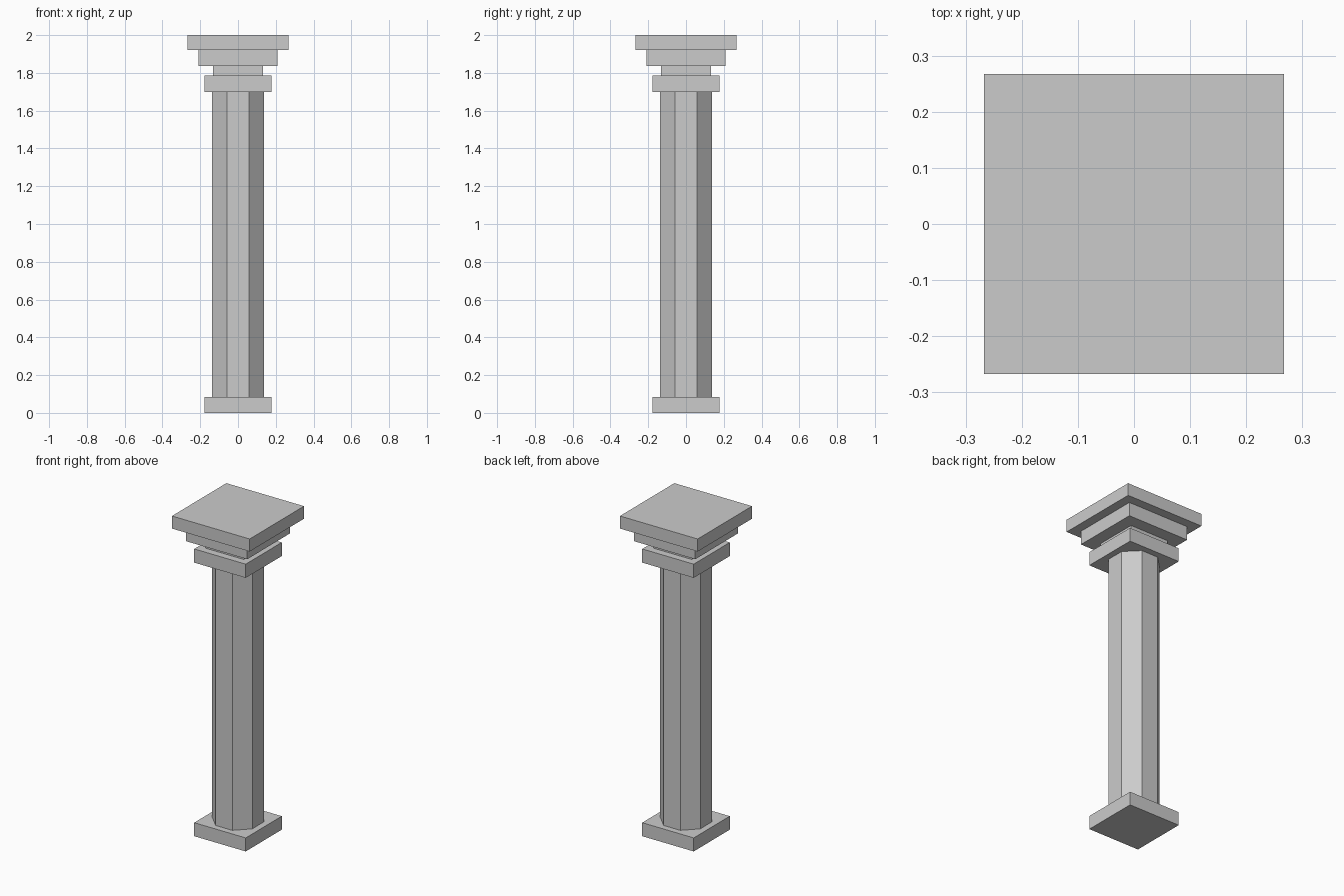
import bpy
import math

if "Cube" in bpy.data.objects:
    bpy.data.objects.remove(bpy.data.objects["Cube"])


def prism(name, sides, half_width, z0, z1):
    """Upright regular prism with flat faces square to the axes."""
    bpy.ops.mesh.primitive_cylinder_add(
        vertices=sides, radius=half_width / math.cos(math.pi / sides),
        depth=z1 - z0, location=(0, 0, (z0 + z1) / 2),
        rotation=(0, 0, math.pi / sides))
    obj = bpy.context.object
    obj.name = name
    bpy.ops.object.transform_apply(location=False, rotation=True, scale=True)
    return obj


# Square base and octagonal shaft
prism("base_slab", 4, 0.177, 0.0, 0.084)
prism("shaft", 8, 0.138, 0.084, 1.70)

# Stepped square capital
prism("collar", 4, 0.177, 1.70, 1.785)
prism("neck", 4, 0.132, 1.785, 1.837)
prism("lower_cap", 4, 0.21, 1.837, 1.922)
prism("top_cap", 4, 0.267, 1.922, 2.0)
